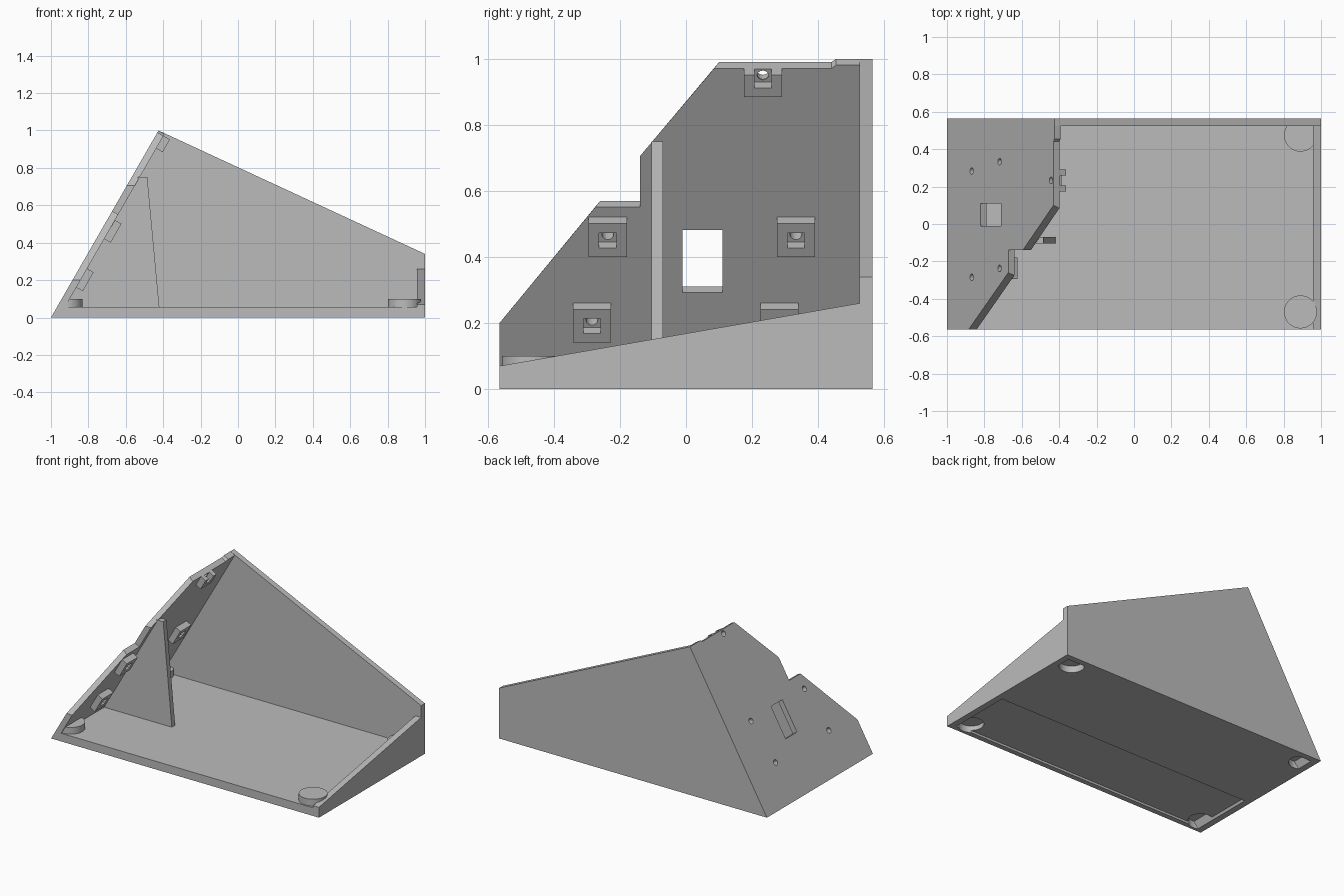
import bpy, bmesh
from mathutils import Matrix, Vector

old = bpy.data.objects.get("Cube")
if old:
    bpy.data.objects.remove(old, do_unlink=True)

grey = bpy.data.materials.new("plain_grey")
grey.use_nodes = True
colour = (0.5, 0.5, 0.5, 1)
grey.diffuse_color = colour
grey.node_tree.nodes["Principled BSDF"].inputs["Base Color"].default_value = colour

# Frame of the leaning panel: X along its width, Y up its slope, Z inward
slope = Vector((0.575, 0, 1)).normalized()
across = Vector((0, 1, 0))
inward = across.cross(slope)
LEAN = Matrix((across, slope, inward)).transposed().to_4x4()
LEAN.translation = (-1, 0, 0)
FLAT = Matrix()
HALF = 0.565


def finish(name, bm):
    bmesh.ops.recalc_face_normals(bm, faces=bm.faces)
    mesh = bpy.data.meshes.new(name)
    bm.to_mesh(mesh)
    bm.free()
    mesh.materials.append(grey)
    obj = bpy.data.objects.new(name, mesh)
    bpy.context.collection.objects.link(obj)
    return obj


def bridge(name, ring_a, ring_b):
    """Solid between two matching rings of points."""
    bm = bmesh.new()
    a = [bm.verts.new(p) for p in ring_a]
    b = [bm.verts.new(p) for p in ring_b]
    bm.faces.new(a)
    bm.faces.new(b)
    for i in range(len(a)):
        j = (i + 1) % len(a)
        bm.faces.new((a[i], a[j], b[j], b[i]))
    return finish(name, bm)


def slab(name, profile, y0, y1):
    """Extrude an x-z profile along y."""
    return bridge(name, [(x, y0, z) for x, z in profile], [(x, y1, z) for x, z in profile])


def add_box(bm, lo, hi, frame=FLAT):
    lo, hi = Vector(lo), Vector(hi)
    m = frame @ Matrix.Translation((lo + hi) / 2) @ Matrix.Diagonal((*(hi - lo), 1))
    bmesh.ops.create_cube(bm, size=1, matrix=m)


def add_rod(bm, x, y, z0, z1, r, sides, frame=FLAT):
    m = frame @ Matrix.Translation((x, y, (z0 + z1) / 2))
    bmesh.ops.create_cone(bm, cap_ends=True, segments=sides, radius1=r, radius2=r,
                          depth=z1 - z0, matrix=m)


def cut(target, bm):
    """Subtract a temporary cutter from the target."""
    cutter = finish("cutter", bm)
    cutter.hide_render = True
    mod = target.modifiers.new("cut", "BOOLEAN")
    mod.operation = "DIFFERENCE"
    mod.solver = "EXACT"
    mod.object = cutter
    bpy.context.view_layer.update()
    graph = bpy.context.evaluated_depsgraph_get()
    mesh = bpy.data.meshes.new_from_object(target.evaluated_get(graph))
    target.modifiers.clear()
    target.data = mesh
    bpy.data.objects.remove(cutter, do_unlink=True)


# Base, with foot sockets and a shallow recess underneath
base = slab("base", [(-1, 0), (-0.968, 0.055), (1, 0.055), (1, 0)], -HALF, HALF)
feet = [(x, y) for x in (-0.92, 0.89) for y in (-0.47, 0.475)]
bm = bmesh.new()
add_box(bm, (-0.957, -0.53, -0.1), (0.957, -0.1, 0.015))
cut(base, bm)
bm = bmesh.new()
for x, y in feet:
    add_rod(bm, x, y, -0.1, 0.045, 0.077, 48)
cut(base, bm)

# Raised foot housings, trimmed by the leaning panel
bm = bmesh.new()
for x, y in feet:
    add_rod(bm, x, y, 0.05, 0.1, 0.088, 48)
housings = finish("foot_housings", bm)
bm = bmesh.new()
add_box(bm, (-1, -1, -1), (1, 1, 0.02), LEAN)
cut(housings, bm)

# Back wall and low side wall
slab("back_wall", [(-1, 0), (-0.425, 1), (1, 0.34), (1, 0)], 0.525, HALF)
side = [(-HALF, 0), (-HALF, 0.07), (0.525, 0.26), (0.53, 0.26), (0.53, 0)]
bridge("side_wall", [(0.957, y, z) for y, z in side], [(1, y, z) for y, z in side])

# Leaning panel: outer and inner outlines
outer = [(-HALF, 0), (-HALF, 0.2), (-0.26, 0.57), (-0.14, 0.57), (-0.14, 0.705),
         (0.1, 0.99), (0.44, 0.99), (0.455, 1), (HALF, 1), (HALF, 0)]
inner = [(-HALF, 0), (-HALF, 0.2), (-0.275, 0.551), (-0.14, 0.551), (-0.14, 0.705),
         (0.085, 0.971), (0.44, 0.971), (0.455, 0.981), (HALF, 0.981), (HALF, 0)]
panel = bridge("leaning_panel", [(-1 + 0.575 * z, y, z) for y, z in outer],
               [(-0.957 + 0.575 * z, y, z) for y, z in inner])

# Screw bosses on the inside of the panel
spots = [(-0.285, 0.265), (0.283, 0.265), (-0.237, 0.564), (0.333, 0.564), (0.233, 1.122)]
TOP = 1.142
bm = bmesh.new()
for u, v in spots:
    add_box(bm, (u - 0.058, v - 0.058, 0.035), (u + 0.058, min(v + 0.058, TOP), 0.077), LEAN)
bosses = finish("screw_bosses", bm)

# Nut pockets
bm = bmesh.new()
for u, v in spots:
    add_box(bm, (u - 0.026, v - 0.026, 0.041), (u + 0.026, v + 0.026, 0.1), LEAN)
cut(bosses, bm)

# Screw holes through bosses and panel, plus the panel window
for part in (bosses, panel):
    bm = bmesh.new()
    for u, v in spots:
        if v < 1 or part is bosses:
            add_rod(bm, u, v, -0.05, 0.15, 0.018, 24, LEAN)
        else:
            add_rod(bm, u, v - 0.006, -0.05, 0.15, 0.018, 24, LEAN)
    if part is panel:
        add_box(bm, (-0.01, 0.358, -0.1), (0.11, 0.577, 0.1), LEAN)
    cut(part, bm)

# Gusset between panel and base
slab("gusset", [(-0.945, 0.05), (-0.42, 0.05), (-0.485, 0.75), (-0.535, 0.75)], -0.105, -0.07)
